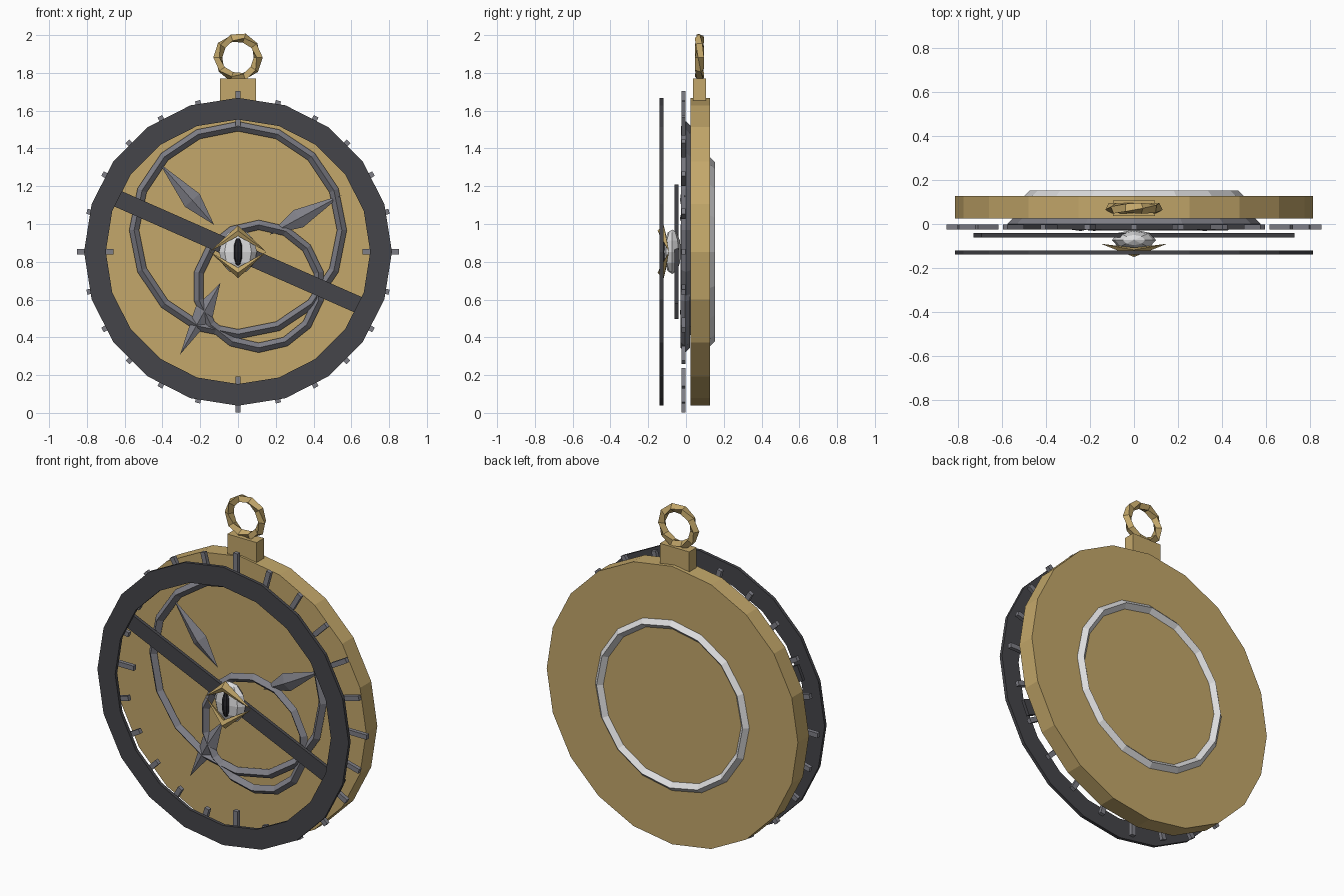
import bpy, bmesh
from math import sin, cos, pi, radians
from mathutils import Vector, Matrix

if "Cube" in bpy.data.objects:
    bpy.data.objects.remove(bpy.data.objects["Cube"])

CZ = 0.853  # height of the dial centre


def material(name, rgb):
    m = bpy.data.materials.new(name)
    m.diffuse_color = (*rgb, 1)
    m.use_nodes = True
    m.node_tree.nodes["Principled BSDF"].inputs["Base Color"].default_value = m.diffuse_color
    return m


GOLD = material("gold", (0.55, 0.39, 0.145))
GREY = material("steel_grey", (0.21, 0.21, 0.24))
DARK = material("dark_iron", (0.06, 0.06, 0.068))
SILVER = material("pale_silver", (0.72, 0.72, 0.73))
BLACK = material("pupil_black", (0.02, 0.02, 0.025))


def finish(name, bm, mat):
    bmesh.ops.recalc_face_normals(bm, faces=bm.faces)
    me = bpy.data.meshes.new(name)
    bm.to_mesh(me)
    bm.free()
    me.materials.append(mat)
    ob = bpy.data.objects.new(name, me)
    bpy.context.collection.objects.link(ob)
    return ob


def sweep(name, profile, n, centre, mat, start=0.0, twist=0.0):
    """Closed ring about the y axis; profile gives (radius, y) points at turn angle a."""
    bm = bmesh.new()
    loops = []
    for i in range(n):
        t = start + 2 * pi * i / n
        loops.append([bm.verts.new((centre[0] + r * sin(t), centre[1] + y, centre[2] + r * cos(t)))
                      for r, y in profile(i * twist)])
    m = len(loops[0])
    for i in range(n):
        a, b = loops[i], loops[(i + 1) % n]
        for j in range(m):
            k = (j + 1) % m
            bm.faces.new((a[j], b[j], b[k], a[k]))
    return finish(name, bm, mat)


def tube(major, minor, sides=4):
    return lambda a: [(major + minor * cos(a + 2 * pi * j / sides),
                       minor * sin(a + 2 * pi * j / sides)) for j in range(sides)]


def add_box(bm, centre, size, angle=0.0):
    """Box rolled by angle about the y axis."""
    mat = Matrix.Translation(centre) @ Matrix.Rotation(angle, 4, 'Y') @ Matrix.Diagonal((*size, 1))
    bmesh.ops.create_cube(bm, size=1, matrix=mat)


# Case: 20-sided disc
bm = bmesh.new()
bmesh.ops.create_cone(bm, cap_ends=True, segments=20, radius1=0.815, radius2=0.815, depth=0.103,
                      matrix=Matrix.Translation((0, 0.0755, CZ)) @ Matrix.Rotation(pi / 2, 4, 'X'))
finish("case_disc", bm, GOLD)

# Front bezel: flat ring
sweep("front_bezel", lambda a: [(0.815, -0.139), (0.815, -0.12), (0.70, -0.12), (0.70, -0.139)],
      20, (0, 0, CZ), DARK)

# Diagonal bar behind the eye
bm = bmesh.new()
add_box(bm, (0, -0.051, CZ), (1.556, 0.02, 0.09), radians(23.8))
finish("diagonal_bar", bm, DARK)

# Hour ticks: four long, twenty short
bm = bmesh.new()
for i in range(24):
    t = 2 * pi * i / 24
    r0, r1 = (0.66, 0.852) if i % 6 == 0 else (0.72, 0.828)
    r = (r0 + r1) / 2
    add_box(bm, (r * sin(t), -0.013, CZ + r * cos(t)), (0.028, 0.023, r1 - r0), t)
finish("tick_marks", bm, GREY)

# Offset dial rings
sweep("large_dial_ring", tube(0.55, 0.026), 16, (0, 0.0, 0.967), GREY)
sweep("small_dial_ring", tube(0.325, 0.026), 14, (0.11, -0.004, 0.67), GREY)

# Back ring
sweep("back_ring", tube(0.474, 0.027), 16, (0, 0.126, CZ), SILVER)

# Three spear-shaped hands pointing outwards
bm = bmesh.new()
for deg in (131.6, 28.7, 240.6):
    d = Vector((cos(radians(deg)), 0, sin(radians(deg))))
    s = Vector((-d.z, 0, d.x))
    c = Vector((0, -0.006, CZ))
    y = Vector((0, 0.026, 0))
    mid = c + d * 0.365
    tips = [bm.verts.new(c + d * r) for r in (0.19, 0.625)]
    belt = [bm.verts.new(mid + o) for o in (s * 0.052, y, -s * 0.052, -y)]
    for tip in tips:
        for j in range(4):
            bm.faces.new((tip, belt[j], belt[(j + 1) % 4]))
finish("spear_hands", bm, GREY)


# Eye
def faceted_ball(name, y, scale, mat, seg=8, rings=6):
    bm = bmesh.new()
    bmesh.ops.create_uvsphere(bm, u_segments=seg, v_segments=rings, radius=1,
                              matrix=Matrix.Translation((0, y, CZ)) @ Matrix.Diagonal((*scale, 1)))
    finish(name, bm, mat)


faceted_ball("eyeball", -0.073, (0.10, 0.047, 0.118), SILVER)
faceted_ball("slit_pupil", -0.112, (0.023, 0.022, 0.075), BLACK)

# Eyelids: crescents sharing pointed corners, bulging forwards in the middle
for name, up in (("upper_eyelid", 1), ("lower_eyelid", -1)):
    bm = bmesh.new()
    ends = [bm.verts.new((x, -0.09, CZ)) for x in (-0.15, 0.15)]
    mid = [bm.verts.new((0, y, CZ + up * z))
           for y, z in ((-0.118, 0.14), (-0.15, 0.112), (-0.138, 0.083), (-0.108, 0.10))]
    for e in ends:
        for j in range(4):
            bm.faces.new((e, mid[j], mid[(j + 1) % 4]))
    finish(name, bm, GOLD)

# Hanger block and twisted hanging loop
bm = bmesh.new()
add_box(bm, (0, 0.0715, 1.705), (0.19, 0.069, 0.13))
finish("hanger_block", bm, GOLD)
sweep("hanger_loop", tube(0.107, 0.025), 10, (0, 0.0715, 1.882), GOLD,
      start=pi / 10, twist=2 * pi / 10)
